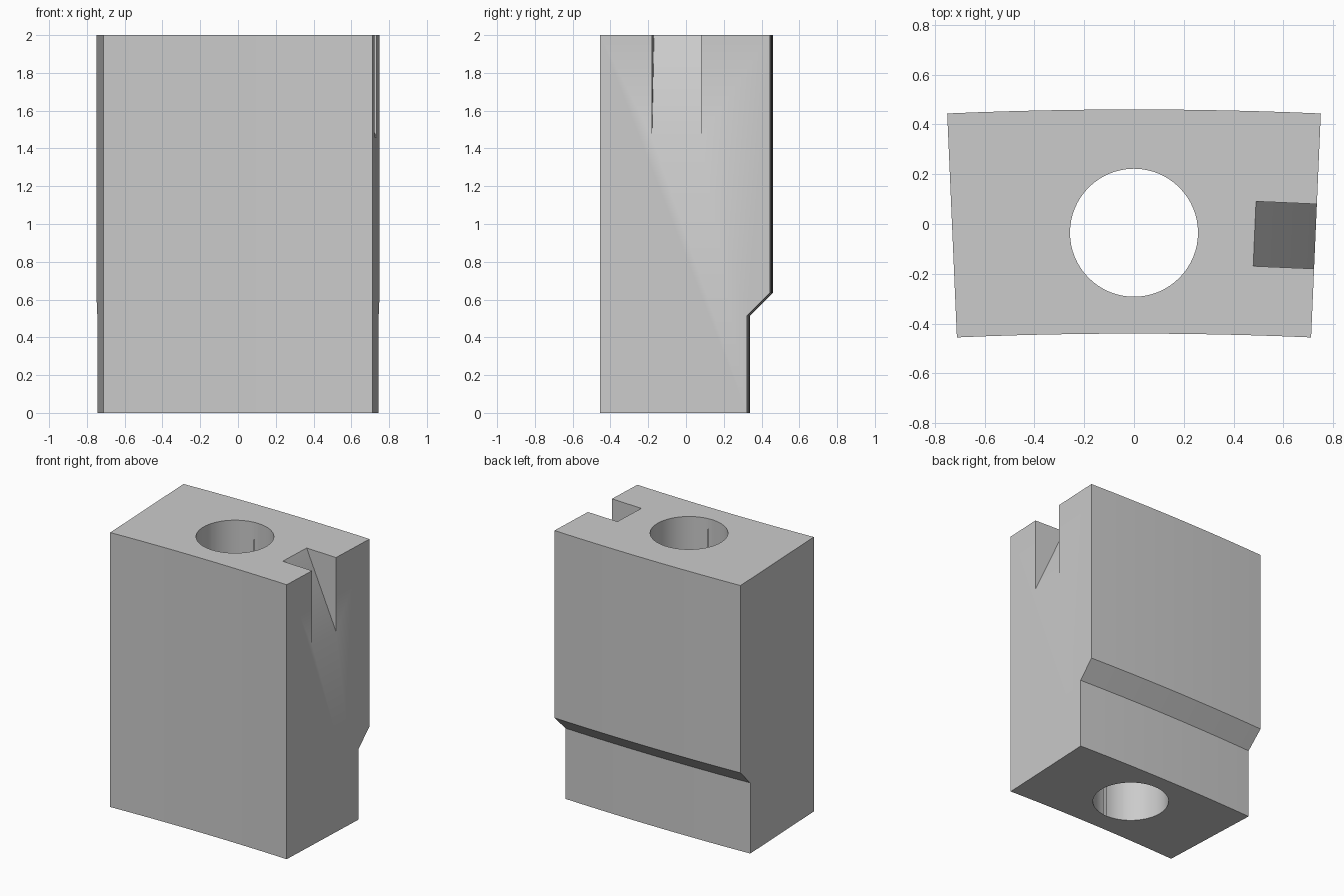
import bpy, bmesh, math
from mathutils import Vector

if "Cube" in bpy.data.objects:
    bpy.data.objects.remove(bpy.data.objects["Cube"])

CY = -16.9                       # y of the ring centre the segment belongs to
R_IN, R_LOW, R_OUT = 16.46, 17.24, 17.36
HALF = math.asin(0.75 / R_OUT)   # half of the segment angle
STEPS = 12

grey = bpy.data.materials.new("grey")
grey.diffuse_color = (0.6, 0.6, 0.6, 1)
grey.use_nodes = True
grey.node_tree.nodes["Principled BSDF"].inputs["Base Color"].default_value = grey.diffuse_color


def loft(name, rings):
    """Closed solid from a list of equal-length point loops."""
    bm = bmesh.new()
    loops = [[bm.verts.new(p) for p in ring] for ring in rings]
    n = len(loops[0])
    for a, b in zip(loops, loops[1:]):
        for i in range(n):
            j = (i + 1) % n
            bm.faces.new((a[i], a[j], b[j], b[i]))
    bm.faces.new(loops[0][::-1])
    bm.faces.new(loops[-1])
    bmesh.ops.recalc_face_normals(bm, faces=bm.faces)
    mesh = bpy.data.meshes.new(name)
    bm.to_mesh(mesh)
    bm.free()
    obj = bpy.data.objects.new(name, mesh)
    obj.data.materials.append(grey)
    bpy.context.collection.objects.link(obj)
    return obj


# Block: stepped radial profile swept along the arc
profile = [(R_IN, 0), (R_LOW, 0), (R_LOW, 0.515), (R_OUT, 0.635),
           (R_OUT, 2), (R_IN, 2)]
angles = [HALF * (2 * i / STEPS - 1) for i in range(STEPS + 1)]
block = loft("segment_block", [[(r * math.sin(a), CY + r * math.cos(a), z)
                                for r, z in profile] for a in angles])

# Vertical through hole
hole = loft("hole_cutter", [[(0.257 * math.cos(t * math.tau / 64),
                              -0.035 + 0.257 * math.sin(t * math.tau / 64), z)
                             for t in range(64)] for z in (-0.1, 2.1)])

# Wedge notch with a sloping floor, square to the right side
radial = Vector((math.sin(HALF), math.cos(HALF), 0))
outward = Vector((math.cos(HALF), -math.sin(HALF), 0))
base = Vector((0, CY, 0))
wedge = [(-0.29, 2.1), (0.05, 1.35), (0.05, 2.1)]
notch = loft("notch_cutter", [[base + radial * r + outward * d + Vector((0, 0, z))
                               for d, z in wedge] for r in (16.736, 16.996)])

# Cut the block, then drop the cutters
bpy.context.view_layer.objects.active = block
block.select_set(True)
for cutter in (hole, notch):
    mod = block.modifiers.new("cut", 'BOOLEAN')
    mod.operation = 'DIFFERENCE'
    mod.solver = 'EXACT'
    mod.object = cutter
    bpy.ops.object.modifier_apply(modifier=mod.name)
    bpy.data.objects.remove(cutter)

bpy.ops.object.shade_smooth_by_angle(angle=math.radians(30))
